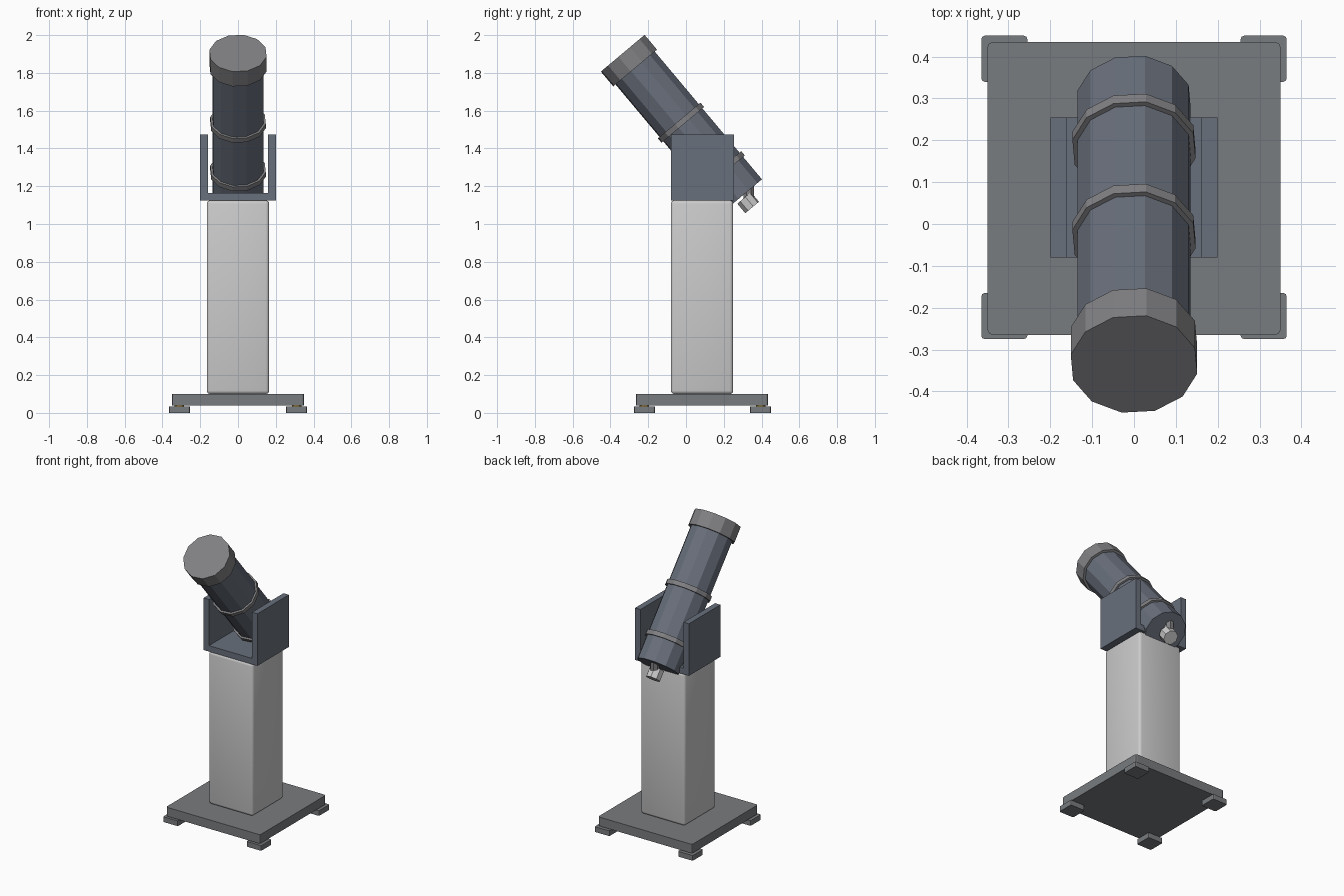
import bpy, bmesh, math
from mathutils import Matrix, Vector

if "Cube" in bpy.data.objects:
    bpy.data.objects.remove(bpy.data.objects["Cube"])

def mat(name, c):
    m = bpy.data.materials.new(name)
    m.diffuse_color = (*c, 1)
    m.use_nodes = True
    m.node_tree.nodes["Principled BSDF"].inputs["Base Color"].default_value = m.diffuse_color
    return m

DARK = mat("dark_grey", (0.19, 0.20, 0.21))
BLUE = mat("blue_grey", (0.14, 0.16, 0.20))
CAP = mat("cap_grey", (0.22, 0.22, 0.23))
LIGHT = mat("light_grey", (0.55, 0.55, 0.55))
BRASS = mat("brass", (0.65, 0.45, 0.12))

def finish(bm, name, material):
    bmesh.ops.recalc_face_normals(bm, faces=bm.faces)
    me = bpy.data.meshes.new(name)
    bm.to_mesh(me)
    bm.free()
    ob = bpy.data.objects.new(name, me)
    bpy.context.collection.objects.link(ob)
    me.materials.append(material)
    return ob

def box(name, x, y, z, material, bevel=0, vertical=True, segs=2):
    bm = bmesh.new()
    size = [b - a for a, b in (x, y, z)]
    mid = [(a + b) / 2 for a, b in (x, y, z)]
    bmesh.ops.create_cube(bm, size=1, matrix=Matrix.Translation(mid) @ Matrix.Diagonal((*size, 1)))
    if bevel:
        edges = [e for e in bm.edges if not vertical
                 or abs(e.verts[0].co.z - e.verts[1].co.z) > 1e-4]
        bmesh.ops.bevel(bm, geom=edges, offset=bevel, segments=segs, profile=0.5, affect='EDGES')
    return finish(bm, name, material)

def prism(name, r, z0, z1, sides, material, frame, phase=0):
    bm = bmesh.new()
    rings = []
    for z in (z0, z1):
        rings.append([bm.verts.new(frame @ Vector((
            r * math.cos(phase + math.tau * i / sides),
            r * math.sin(phase + math.tau * i / sides), z))) for i in range(sides)])
    a, b = rings
    bm.faces.new(a)
    bm.faces.new(b)
    for i in range(sides):
        j = (i + 1) % sides
        bm.faces.new((a[i], a[j], b[j], b[i]))
    return finish(bm, name, material)

# Base plate with four corner feet and levelling screws
box("base_plate", (-0.35, 0.35), (-0.265, 0.435), (0.04, 0.10), DARK, 0.012)
for sx, side in ((-1, "left"), (1, "right")):
    for y0, end in ((-0.275, "front"), (0.34, "back")):
        cx = sx * 0.31
        box(f"foot_{end}_{side}", (cx - 0.055, cx + 0.055), (y0, y0 + 0.11), (0, 0.035), DARK, 0.008)
        prism(f"foot_screw_{end}_{side}", 0.025, 0.03, 0.045, 12, BRASS,
              Matrix.Translation((cx, y0 + 0.055, 0)))

# Pedestal column with softened edges
column = box("column", (-0.165, 0.165), (-0.08, 0.25), (0.10, 1.125), LIGHT, 0.018, False, 3)
bpy.context.view_layer.objects.active = column
column.select_set(True)
bpy.ops.object.shade_smooth_by_angle(angle=math.radians(35))

# U-shaped fork extruded from one profile
bm = bmesh.new()
half = [(0.20, 1.125), (0.20, 1.475), (0.16, 1.475), (0.16, 1.165)]
outline = half + [(-x, z) for x, z in reversed(half)]
face = bm.faces.new([bm.verts.new((x, -0.08, z)) for x, z in outline])
out = bmesh.ops.extrude_face_region(bm, geom=[face])
bmesh.ops.translate(bm, vec=(0, 0.335, 0),
                    verts=[v for v in out["geom"] if isinstance(v, bmesh.types.BMVert)])
finish(bm, "fork", BLUE)

# Tilted telescope tube: local z runs along the tube, zero at its front end
tilt = Matrix.Translation((0, -0.335, 1.904)) @ Matrix.Rotation(math.radians(40), 4, 'X')
turn = math.radians(19)
prism("tube", 0.138, -0.985, -0.05, 12, BLUE, tilt, turn)
prism("front_cap", 0.154, -0.102, 0, 12, CAP, tilt, turn)
for n, s in (("upper", 0.48), ("lower", 0.815)):
    prism(f"{n}_ring", 0.15, -s - 0.015, -s + 0.015, 12, CAP, tilt, turn)

# Eyepiece under the rear end, on a short upright stem
prism("eyepiece", 0.048, -1.066, -1.0, 8, LIGHT, tilt, math.radians(10))
prism("eyepiece_stem", 0.03, 1.11, 1.23, 8, CAP, Matrix.Translation((0, 0.332, 0)), math.radians(22.5))
